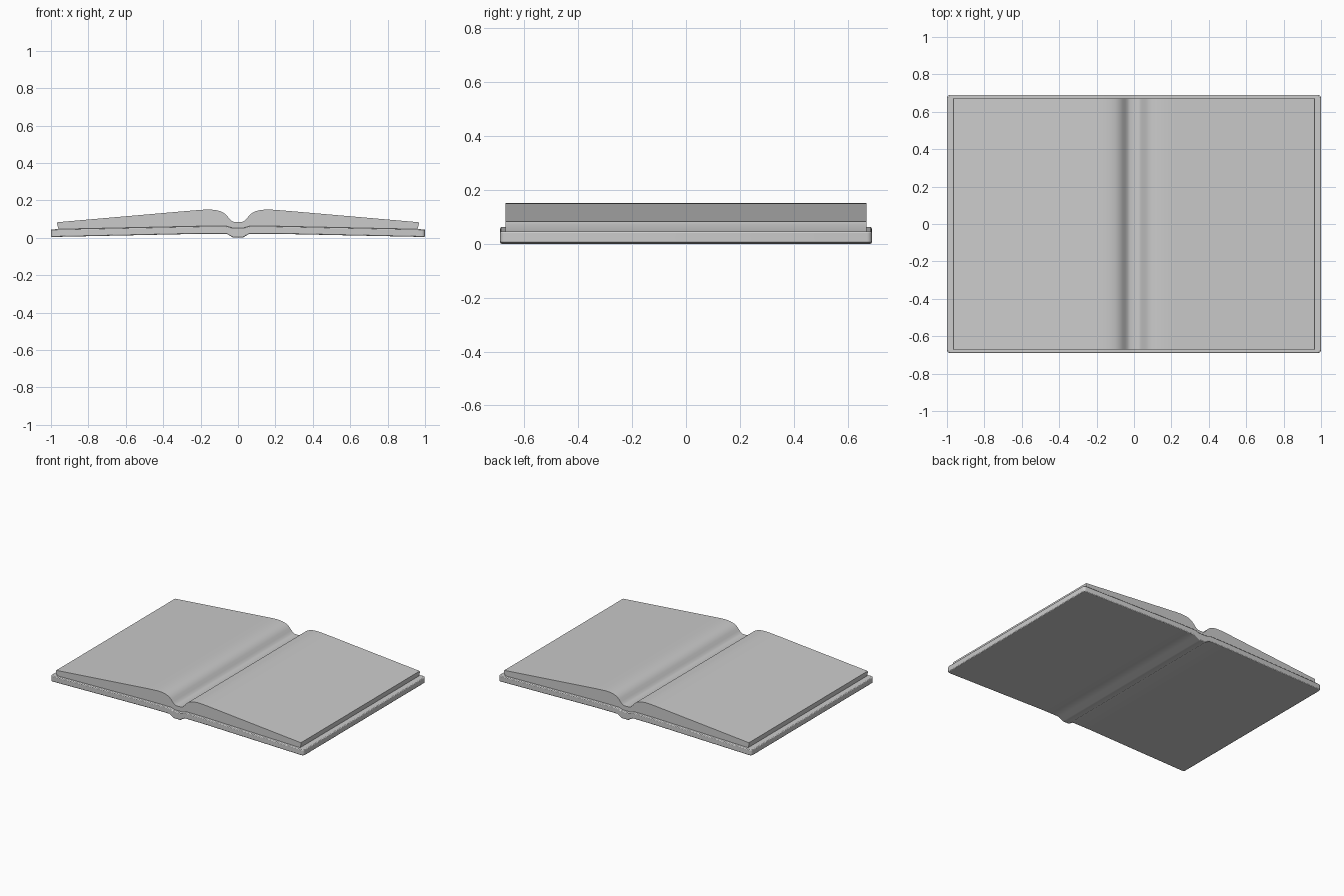
import bpy, bmesh, math

cube = bpy.data.objects.get("Cube")
if cube:
    bpy.data.objects.remove(cube, do_unlink=True)

# One plain grey for the whole book
grey = bpy.data.materials.new("plain grey")
grey.use_nodes = True
colour = (0.6, 0.6, 0.6, 1)
grey.diffuse_color = colour
grey.node_tree.nodes["Principled BSDF"].inputs["Base Color"].default_value = colour


def mirrored(half):
    """Complete a right-hand profile line across x = 0."""
    return [(-x, z) for x, z in reversed(half)] + half


def prism(name, top, bottom, depth, corner=0, edge=0):
    """Extrude the band between two half profiles along y."""
    bm = bmesh.new()
    outline = mirrored(bottom) + mirrored(top)[::-1]
    face = bm.faces.new([bm.verts.new((x, -depth, z)) for x, z in outline])
    new = bmesh.ops.extrude_face_region(bm, geom=[face])["geom"]
    bmesh.ops.translate(bm, vec=(0, 2 * depth, 0),
                        verts=[v for v in new if isinstance(v, bmesh.types.BMVert)])
    bmesh.ops.recalc_face_normals(bm, faces=bm.faces[:])
    if corner:
        # Round the four upright corners in plan
        reach = max(x for x, z in top) - 0.001
        ends = [e for e in bm.edges
                if all(abs(v.co.x) > reach for v in e.verts)
                and abs(e.verts[0].co.y - e.verts[1].co.y) < 0.001
                and abs(e.verts[0].co.z - e.verts[1].co.z) > 0.01]
        bmesh.ops.bevel(bm, geom=ends, offset=corner, segments=4,
                        profile=0.5, affect='EDGES')
    mesh = bpy.data.meshes.new(name)
    bm.to_mesh(mesh)
    bm.free()
    mesh.materials.append(grey)
    ob = bpy.data.objects.new(name, mesh)
    bpy.context.collection.objects.link(ob)
    if edge:
        bevel = ob.modifiers.new("soft edges", 'BEVEL')
        bevel.width = edge
        bevel.segments = 2
        bevel.limit_method = 'ANGLE'
        bevel.angle_limit = math.radians(50)
    bpy.ops.object.select_all(action='DESELECT')
    ob.select_set(True)
    bpy.context.view_layer.objects.active = ob
    bpy.ops.object.shade_smooth_by_angle(angle=math.radians(32))
    return ob


# Cover boards with a sunken spine
prism("cover",
      top=[(0.028, 0.052), (0.06, 0.062), (0.2, 0.062), (1, 0.045)],
      bottom=[(0.025, 0), (0.06, 0.021), (0.2, 0.021), (1, 0.004)],
      depth=0.69, corner=0.018, edge=0.005)

# Page block: flat gutter, steep swell, then a long slope to the edge
prism("pages",
      top=[(0.022, 0.084), (0.034, 0.09), (0.047, 0.103), (0.06, 0.119),
           (0.076, 0.133), (0.097, 0.143), (0.125, 0.149), (0.16, 0.151),
           (0.2, 0.149), (0.25, 0.145), (0.32, 0.139), (0.966, 0.083),
           (0.967, 0.072), (0.96, 0.046)],
      bottom=[(0.028, 0.048), (0.06, 0.058), (0.2, 0.058), (0.955, 0.042)],
      depth=0.67)
